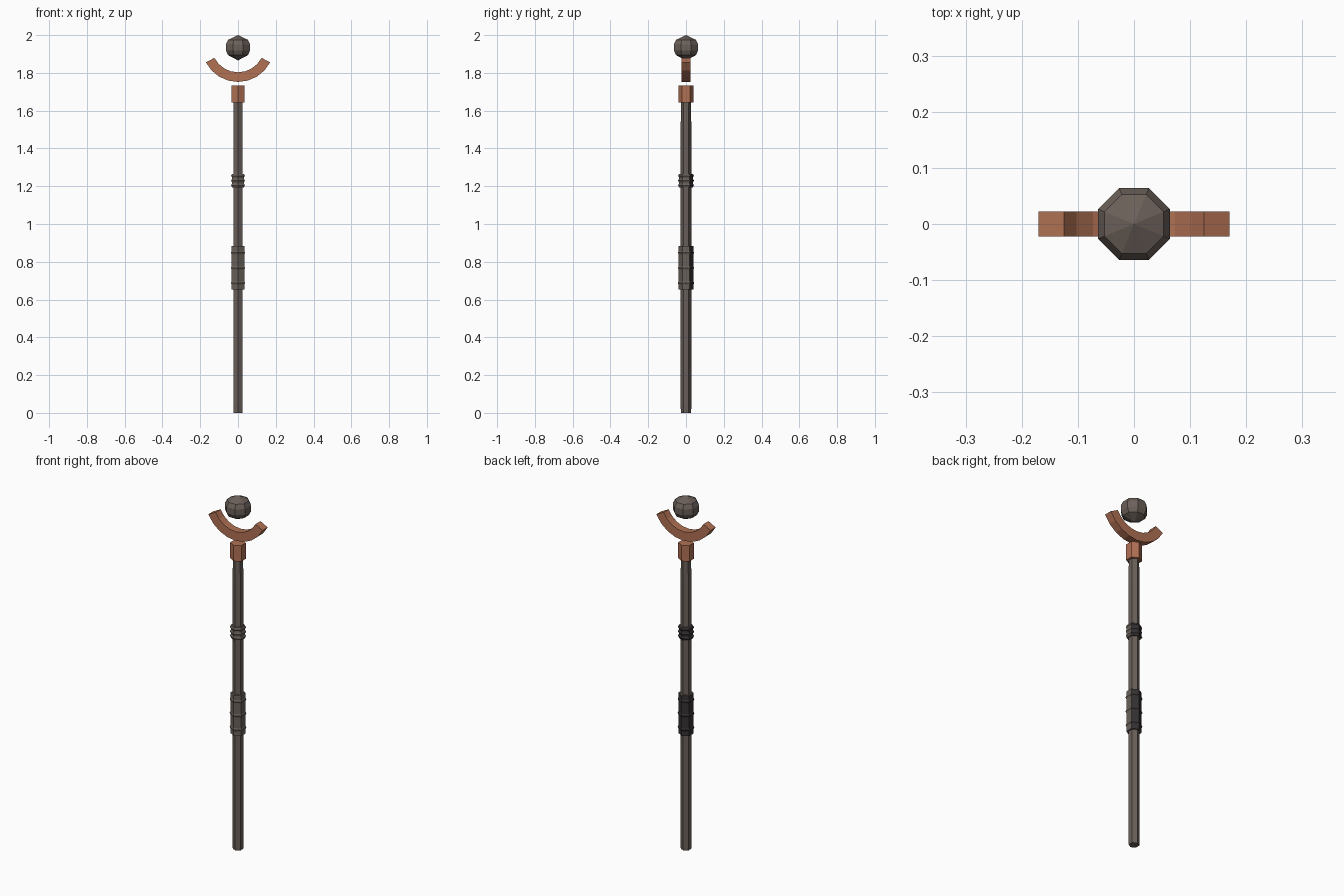
import bpy, bmesh, math

if "Cube" in bpy.data.objects:
    bpy.data.objects.remove(bpy.data.objects["Cube"])


def make_material(name, rgb):
    m = bpy.data.materials.new(name)
    m.diffuse_color = (*rgb, 1.0)
    m.use_nodes = True
    m.node_tree.nodes["Principled BSDF"].inputs["Base Color"].default_value = m.diffuse_color
    return m


DARK = make_material("dark wood", (0.148, 0.117, 0.101))
WRAP = make_material("grey brown wrap", (0.142, 0.118, 0.101))
BLACK = make_material("black wrap", (0.035, 0.030, 0.032))
COPPER = make_material("copper", (0.44, 0.165, 0.088))


def finish(bm, name, *mats):
    bmesh.ops.recalc_face_normals(bm, faces=bm.faces[:])
    me = bpy.data.meshes.new(name)
    bm.to_mesh(me)
    bm.free()
    for m in mats:
        me.materials.append(m)
    ob = bpy.data.objects.new(name, me)
    bpy.context.collection.objects.link(ob)
    return ob


def lathe(name, profile, sides, turn, *mats):
    """Faceted solid from (radius, z) points; radius 0 makes a pointed end."""
    bm = bmesh.new()
    rings = []
    for r, z in profile:
        if r == 0:
            rings.append([bm.verts.new((0, 0, z))] * sides)
        else:
            rings.append([bm.verts.new((r * math.cos(turn + math.tau * i / sides),
                                        r * math.sin(turn + math.tau * i / sides), z))
                          for i in range(sides)])
    for a, b in zip(rings, rings[1:]):
        for i in range(sides):
            j = (i + 1) % sides
            bm.faces.new(list(dict.fromkeys((a[i], a[j], b[j], b[i]))))
    for end in (rings[0], rings[-1]):
        if len(set(end)) > 2:
            bm.faces.new(end)
    return finish(bm, name, *mats)


HEX = math.pi / 2  # hexagon corners point to the front and back

# Tapered hexagonal shaft
lathe("shaft", [(0.027, 0), (0.029, 0.05), (0.029, 1.25), (0.0285, 1.5), (0.026, 1.65)],
      6, HEX, DARK)

# Copper socket on top of the shaft
lathe("socket", [(0.040, 1.643), (0.040, 1.733)], 6, HEX, COPPER)


def grip(name, z0, z1, core, ridge, ridge_zs, half):
    profile = [(core, z0)]
    for z in ridge_zs:
        profile += [(core, z - half), (ridge, z), (core, z + half)]
    profile.append((core, z1))
    ob = lathe(name, profile, 6, HEX, WRAP, BLACK)
    # The back and left facets are black
    for p in ob.data.polygons:
        if p.center.y > 0.01 or p.center.x < -0.03:
            p.material_index = 1


# Ridged hand grip and the smaller ridged band above it
grip("hand_grip", 0.653, 0.883, 0.039, 0.043, (0.688, 0.768, 0.848), 0.009)
grip("upper_band", 1.194, 1.266, 0.037, 0.042, (1.205, 1.230, 1.255), 0.009)

# Copper crescent: a square-section arc around the orb
bm = bmesh.new()
SEG, HALF_ARC, CZ = 8, math.radians(63), 1.943
sections = []
for k in range(SEG + 1):
    a = -HALF_ARC + 2 * HALF_ARC * k / SEG
    sections.append([bm.verts.new((r * math.sin(a), y, CZ - r * math.cos(a)))
                     for r, y in ((0.140, -0.0225), (0.191, -0.0225),
                                  (0.191, 0.0225), (0.140, 0.0225))])
for s, t in zip(sections, sections[1:]):
    for i in range(4):
        j = (i + 1) % 4
        bm.faces.new((s[i], s[j], t[j], t[i]))
bm.faces.new(sections[0])
bm.faces.new(sections[-1])
finish(bm, "crescent", COPPER)

# Floating faceted orb
lathe("orb", [(0, 1.866), (0.057, 1.894), (0.069, 1.918), (0.069, 1.951),
              (0.057, 1.975), (0, 2.0)], 8, math.pi / 8, DARK)
